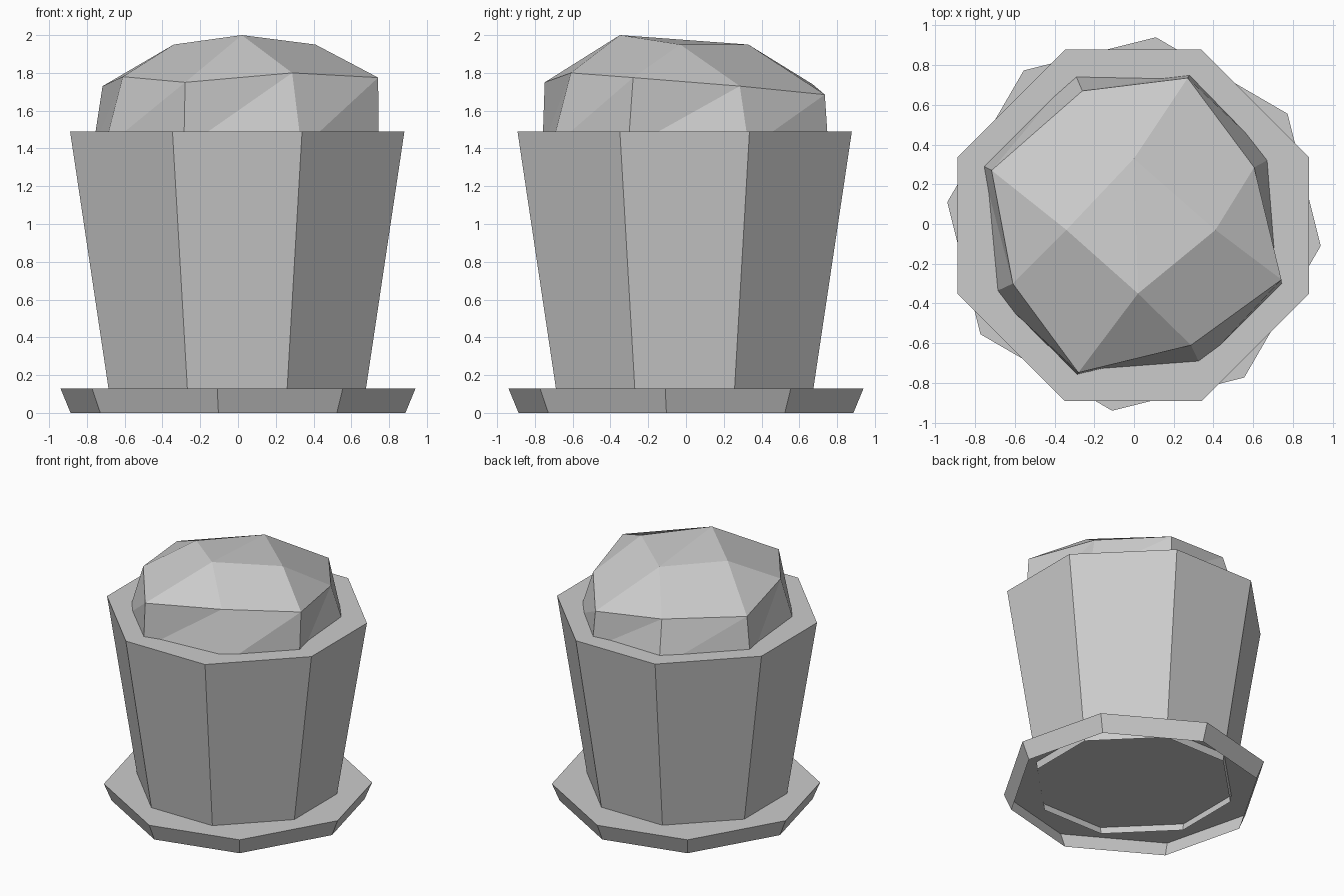
import bpy, bmesh

if "Cube" in bpy.data.objects:
    bpy.data.objects.remove(bpy.data.objects["Cube"])


def octagon(pair, scale, z, dx=0, dy=0):
    """Eight-sided ring: two corner points turned four times by 90 degrees."""
    ring, pts = [], pair
    for _ in range(4):
        ring += [(x * scale + dx, y * scale + dy, z) for x, y in pts]
        pts = [(-y, x) for x, y in pts]
    return ring


def loft(bm, rings, cap=True, split=False):
    """Join equal-sized rings with quads (or triangles) and cap the last ring."""
    loops = [[bm.verts.new(p) for p in r] for r in rings]
    for a, b in zip(loops, loops[1:]):
        for i in range(len(a)):
            j = (i + 1) % len(a)
            if split:
                bm.faces.new((a[i], a[j], b[j]))
                bm.faces.new((a[i], b[j], b[i]))
            else:
                bm.faces.new((a[i], a[j], b[j], b[i]))
    if cap:
        bm.faces.new(loops[-1])
    return loops


def finish(bm, name):
    mesh = bpy.data.meshes.new(name)
    bm.to_mesh(mesh)
    bm.free()
    obj = bpy.data.objects.new(name, mesh)
    bpy.context.collection.objects.link(obj)


POT = [(0.885, -0.343), (0.885, 0.343)]
SAUCER = [(0.94, -0.11), (0.773, 0.555)]

# saucer: flared rim with a flat top, open underneath
bm = bmesh.new()
loft(bm, [octagon(SAUCER, 0.943, 0), octagon(SAUCER, 1, 0.13)])
finish(bm, "saucer")

# pot: tapered octagon with a flat top; its open foot pokes through the saucer
bm = bmesh.new()
loft(bm, [octagon(POT, 0.761, 0.075, -0.004, -0.007),
          octagon(POT, 1, 1.49, -0.004, -0.007)])
finish(bm, "pot")

# plant: irregular faceted dome, walls running a little below the soil
soil = [(0.325, -0.69), (0.744, -0.30), (0.67, 0.32), (0.28, 0.748),
        (-0.29, 0.74), (-0.754, 0.29), (-0.685, -0.335), (-0.285, -0.757)]
shoulder = [(0.287, -0.61, 1.80), (0.742, -0.28, 1.775), (0.605, 0.285, 1.73),
            (0.27, 0.735, 1.685), (-0.26, 0.67, 1.74), (-0.717, 0.27, 1.73),
            (-0.61, -0.30, 1.78), (-0.28, -0.748, 1.75)]
crown = [(0.02, -0.35, 2.0), (0.41, -0.03, 1.95), (0, 0.33, 1.95), (-0.34, -0.03, 1.95)]
foot = []
for (x, y), (sx, sy, sz) in zip(soil, shoulder):
    t = (sz - 1.40) / (sz - 1.49)
    foot.append((sx + (x - sx) * t, sy + (y - sy) * t, 1.40))
bm = bmesh.new()
s = loft(bm, [foot, shoulder], cap=False, split=True)[1]
c = [bm.verts.new(p) for p in crown]
for i in range(4):
    bm.faces.new((c[i], s[2 * i - 1], s[2 * i]))
    bm.faces.new((c[i], s[2 * i], s[2 * i + 1], c[(i + 1) % 4]))
bm.faces.new((c[0], c[1], c[2]))
bm.faces.new((c[0], c[2], c[3]))
finish(bm, "plant_dome")
